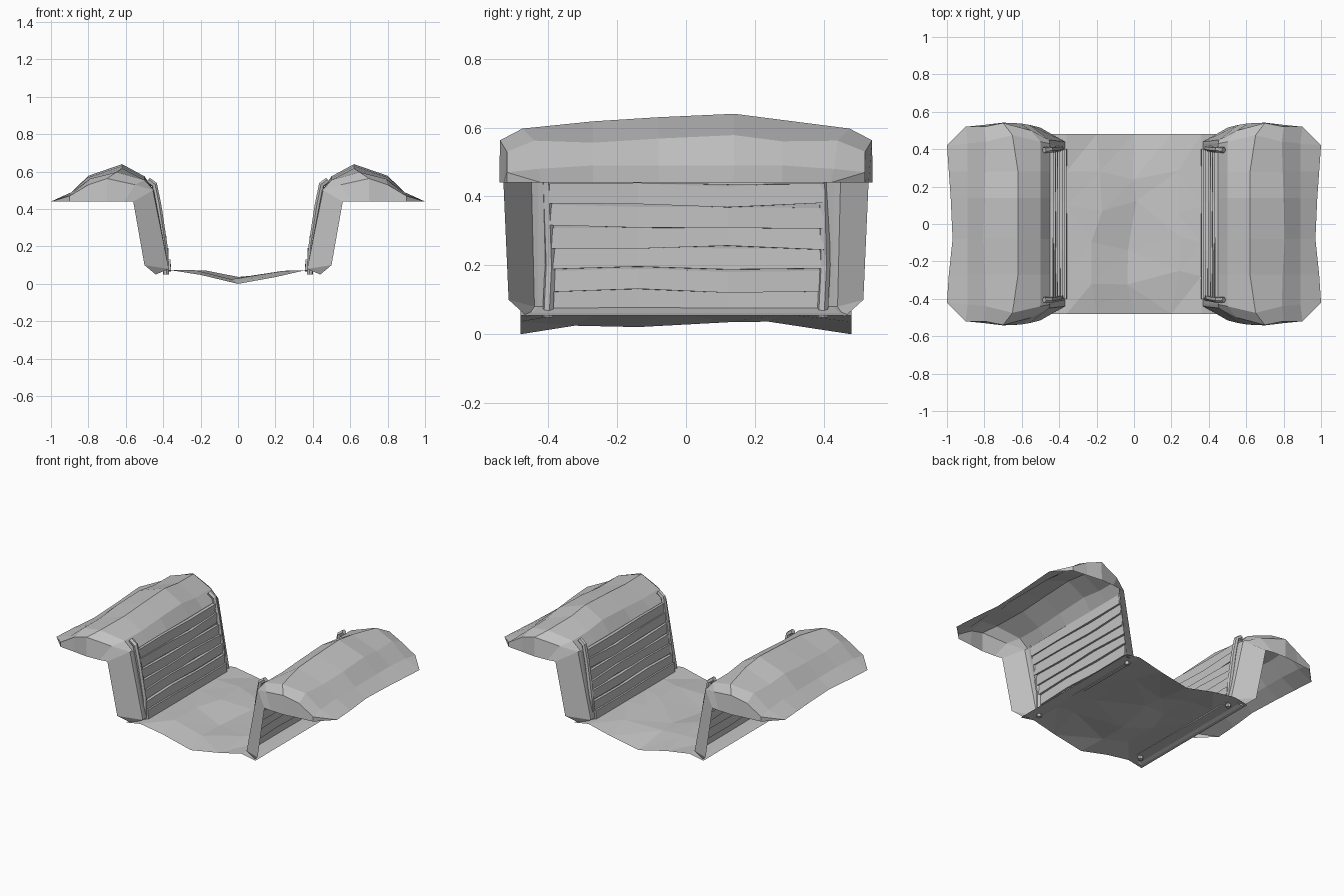
import bpy, bmesh, math, random
from mathutils import Matrix, Vector

random.seed(4)
if "Cube" in bpy.data.objects:
    bpy.data.objects.remove(bpy.data.objects["Cube"])

clay = bpy.data.materials.new("clay_grey")
clay.use_nodes = True
GREY = (0.55, 0.55, 0.55, 1)
clay.diffuse_color = GREY
clay.node_tree.nodes["Principled BSDF"].inputs["Base Color"].default_value = GREY


def finish(name, data, mirror=True):
    """Link an object and mirror it to the other side of the trench."""
    ob = bpy.data.objects.new(name, data)
    bpy.context.collection.objects.link(ob)
    data.materials.append(clay)
    if mirror:
        ob.modifiers.new("Mirror", "MIRROR").use_clip = False
    return ob


def from_bmesh(name, bm, mirror=True):
    bmesh.ops.recalc_face_normals(bm, faces=bm.faces)
    me = bpy.data.meshes.new(name)
    bm.to_mesh(me)
    bm.free()
    return finish(name, me, mirror)


def sheet(name, rows, mirror=True, facet=False):
    """Skin a grid of points, row by row."""
    bm = bmesh.new()
    vs = [[bm.verts.new(p) for p in row] for row in rows]
    for r0, r1 in zip(vs, vs[1:]):
        for i in range(len(r0) - 1):
            bm.faces.new((r0[i], r0[i + 1], r1[i + 1], r1[i]))
    bmesh.ops.remove_doubles(bm, verts=bm.verts, dist=0.0005)
    if facet:
        bmesh.ops.triangulate(bm, faces=bm.faces)
    return from_bmesh(name, bm, mirror)


# Earth bank: open shell, cross-section runs from floor lip over the crest
section = [(.44, .055), (.37, .08), (.45, .5), (.5, .565), (.62, .63),
           (.79, .568), (.89, .49), (1, .44)]
shoulder = [(.44, .055, .45), (.37, .08, .43), (.45, .5, .43), (.5, .555, .44),
            (.65, .597, .475), (.79, .562, .44), (.89, .48, .43), (1, .44, .42)]
end = [(.44, .05, .46), (.37, .08, .44), (.455, .5, .45), (.55, .53, .5),
       (.7, .563, .54), (.8, .53, .52), (.9, .47, .52), (1, .44, .42)]
foot = [(.5, .1, .515), (.5, .1, .515), (.56, .44, .53), (.61, .44, .538),
        (.7, .44, .542), (.8, .44, .53), (.9, .44, .52), (1, .44, .42)]


def end_row(pts, side):
    return [(x, side * y, z) for x, z, y in pts]


rows = [end_row(p, -1) for p in (foot, end, shoulder)]
for y, lift, bulge in ((-.27, -.012, .01), (-.08, 0, .03), (.14, .01, .02), (.28, -.008, .01)):
    row = []
    for i, (x, z) in enumerate(section):
        crest = lift if i in (3, 4, 5) else 0
        inset = bulge if i == 7 else -bulge * .5 if i == 5 else 0
        row.append((x - inset, y, z + crest))
    rows.append(row)
rows += [end_row(p, 1) for p in (shoulder, end, foot)]
sheet("earth_bank", rows)

# Trench floor: uneven dished sheet
columns = [(-.46, .055), (-.36, .073), (-.2, .072), (0, .024),
           (.2, .06), (.36, .073), (.46, .055)]
floor = []
for y in (-.48, -.28, -.1, .1, .28, .48):
    row = []
    for x, z in columns:
        inner = abs(x) < .3
        if inner and abs(y) < .4:
            p = (x + random.uniform(-.05, .05), y + random.uniform(-.05, .05),
                 z + random.uniform(-.008, .014))
        else:
            p = (x, y, z - (.024 if inner and abs(y) > .4 else 0))
        row.append(p)
    floor.append(row)
sheet("trench_floor", floor, mirror=False, facet=True)

# Lapped boards lining the wall, slightly warped along their length
LEAN = math.atan2(.08, .42)
for n in range(7):
    z = .095 + n * .062
    x = .37 + (z - .08) * .19 - .003
    bm = bmesh.new()
    rings = []
    for y in (-.4, -.14, .12, .4):
        sag = random.uniform(-.007, .007)
        tilt = Matrix.Rotation(LEAN - .2 + random.uniform(-.06, .06), 3, "Y")
        ring = []
        for dx, dz in ((-.011, -.03), (.009, -.03), (.011, .03), (-.009, .03)):
            v = tilt @ Vector((dx, 0, dz))
            ring.append(bm.verts.new((x + v.x, y, z + sag + v.z)))
        rings.append(ring)
    for a, b in zip(rings, rings[1:]):
        for i in range(4):
            j = (i + 1) % 4
            bm.faces.new((a[i], a[j], b[j], b[i]))
    bm.faces.new(rings[0])
    bm.faces.new(rings[-1])
    from_bmesh("wall_board_%d" % (n + 1), bm)

# Bent posts holding the boards at each end
for label, y in (("front", -.4), ("back", .4)):
    cu = bpy.data.curves.new(label + "_post", "CURVE")
    cu.dimensions = "3D"
    cu.bevel_depth = .016
    cu.bevel_resolution = 1
    cu.use_fill_caps = True
    path = [(.385, .05), (.392, .2), (.425, .42), (.447, .53), (.48, .555)]
    sp = cu.splines.new("POLY")
    sp.points.add(len(path) - 1)
    sp.use_smooth = False
    for k, (x, z) in enumerate(path):
        sp.points[k].co = (x, y + random.uniform(-.006, .006), z, 1)
    finish(label + "_post", cu)
